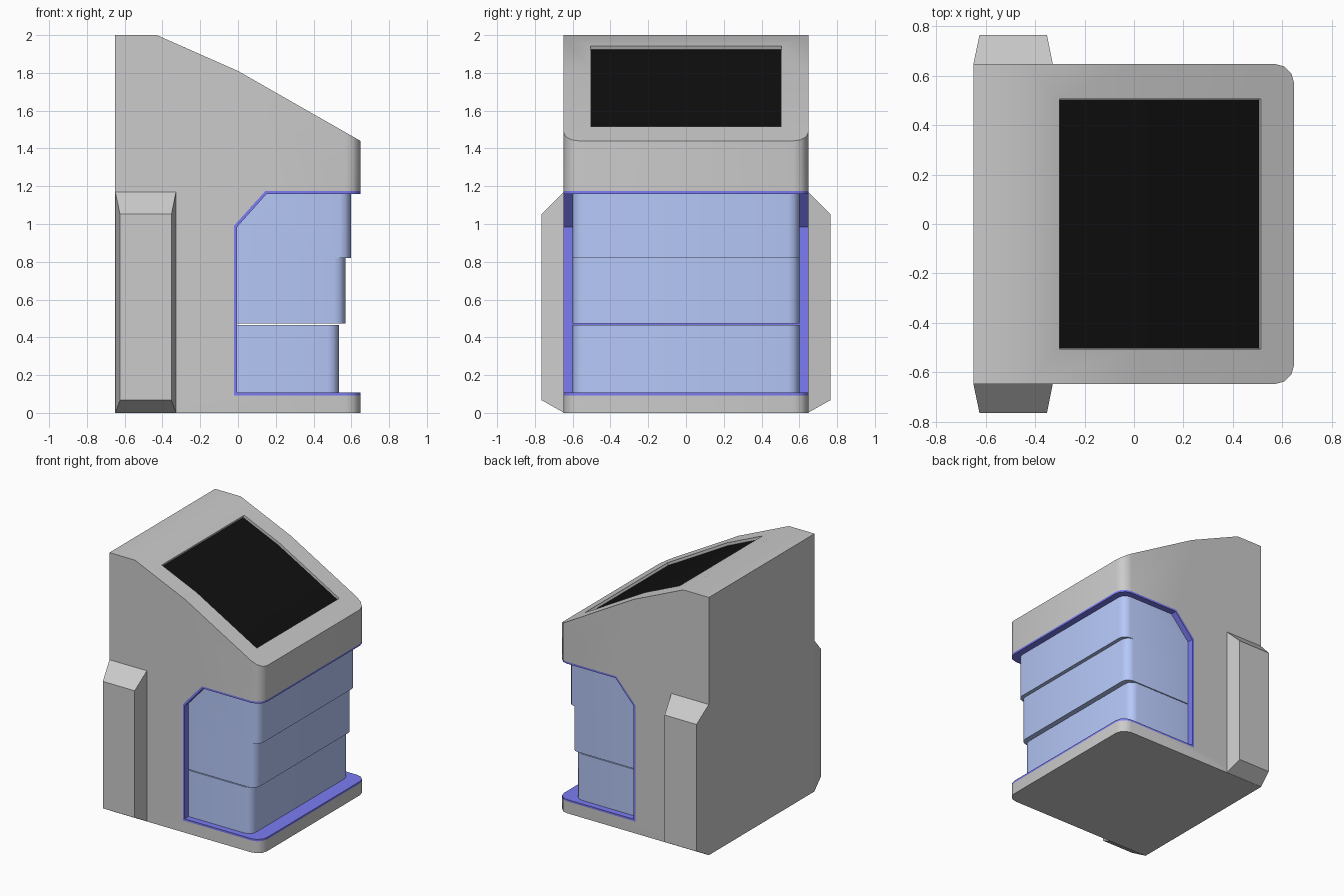
import bpy, bmesh, math

if "Cube" in bpy.data.objects:
    bpy.data.objects.remove(bpy.data.objects["Cube"])


def material(name, rgb):
    m = bpy.data.materials.new(name)
    m.diffuse_color = (*rgb, 1)
    m.use_nodes = True
    m.node_tree.nodes["Principled BSDF"].inputs["Base Color"].default_value = m.diffuse_color
    return m


def finish(bm, name, mat=None):
    bmesh.ops.recalc_face_normals(bm, faces=bm.faces[:])
    me = bpy.data.meshes.new(name)
    bm.to_mesh(me)
    bm.free()
    ob = bpy.data.objects.new(name, me)
    bpy.context.collection.objects.link(ob)
    if mat:
        me.materials.append(mat)
    return ob


def extrude_profile(name, pts, half, radius=0.0, mat=None):
    """Extrude an xz profile across y; round the upright edges at its front (max x)."""
    bm = bmesh.new()
    f = bm.faces.new([bm.verts.new((x, -half, z)) for x, z in pts])
    ext = bmesh.ops.extrude_face_region(bm, geom=[f])['geom']
    for v in ext:
        if isinstance(v, bmesh.types.BMVert):
            v.co.y = half
    if radius:
        xm = max(p[0] for p in pts)
        edges = [e for e in bm.edges
                 if all(abs(v.co.x - xm) < 1e-5 for v in e.verts)
                 and abs(e.verts[0].co.y - e.verts[1].co.y) < 1e-5]
        bmesh.ops.bevel(bm, geom=edges, offset=radius, segments=3,
                        profile=0.5, affect='EDGES')
    return finish(bm, name, mat)


def smooth(ob, angle=35):
    bpy.ops.object.select_all(action='DESELECT')
    ob.select_set(True)
    bpy.context.view_layer.objects.active = ob
    bpy.ops.object.shade_smooth_by_angle(angle=math.radians(angle))


trim_blue = material("trim_blue", (0.2, 0.2, 0.9))
panel_blue = material("panel_blue", (0.47, 0.58, 0.95))
black = material("screen_black", (0.005, 0.005, 0.005))

# Cabinet body with sloped top and front notch
body = extrude_profile("cabinet_body", [
    (-.65, 0), (.648, 0), (.648, .092), (-.02, .092), (-.02, .992),
    (.145, 1.175), (.648, 1.175), (.648, 1.44), (0, 1.81), (-.43, 2), (-.65, 2)],
    .648, .08)

# Screen recess, cut along the slope
floor = [(.505, 1.497), (-.01, 1.789), (-.31, 1.922)]
cutter = extrude_profile("recess_cutter", floor + [(-.25, 2.06), (.05, 1.92), (.565, 1.617)], .505)
cutter.hide_render = True
mod = body.modifiers.new("recess", 'BOOLEAN')
mod.operation, mod.solver, mod.object = 'DIFFERENCE', 'EXACT', cutter
bpy.context.view_layer.objects.active = body
bpy.ops.object.modifier_apply(modifier="recess")
bpy.data.objects.remove(cutter)
smooth(body)

# Screen lying on the recess floor
smooth(extrude_profile("screen", [(x + .001, z + .002) for x, z in floor]
                       + [(x, z - .01) for x, z in reversed(floor)], .504, 0, black))

# Trim lining the notch
smooth(extrude_profile("notch_trim", [
    (.648, .092), (.648, .107), (-.004, .107), (-.004, .985), (.152, 1.160),
    (.648, 1.160), (.648, 1.175), (.145, 1.175), (-.02, .992), (-.02, .092)],
    .648, .08, trim_blue))

# Three stepped front panels
for label, z0, z1, front in (("lower", .105, .466, .534), ("middle", .472, .82, .568)):
    smooth(extrude_profile(label + "_panel",
                           [(-.01, z0), (front, z0), (front, z1), (-.01, z1)], .6, .06, panel_blue))
smooth(extrude_profile("upper_panel", [
    (-.01, .82), (.597, .82), (.597, 1.163), (.152, 1.163), (-.01, .985)], .6, .06, panel_blue))

# Tapered side blocks, mirrored left and right
for label, s in (("front", -1), ("back", 1)):
    bm = bmesh.new()
    rings = [[bm.verts.new((x, s * y, z)) for x, z in ((x0, z0), (x1, z0), (x1, z1), (x0, z1))]
             for x0, x1, z0, z1, y in ((-.65, -.328, 0, 1.172, .645), (-.625, -.352, .067, 1.052, .764))]
    bm.faces.new(rings[0])
    bm.faces.new(rings[1])
    for i in range(4):
        j = (i + 1) % 4
        bm.faces.new((rings[0][i], rings[0][j], rings[1][j], rings[1][i]))
    finish(bm, label + "_side_block")
